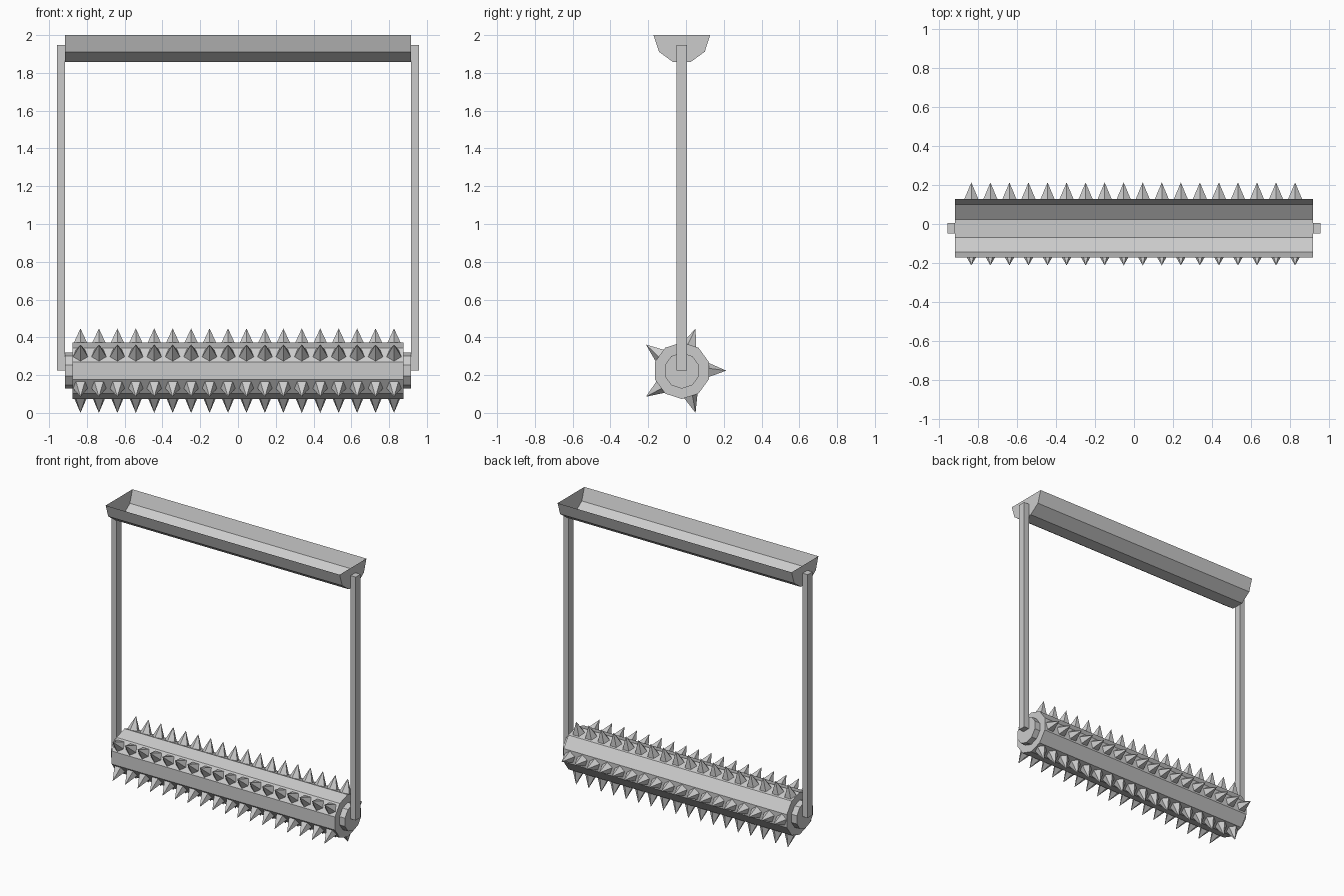
import bpy, bmesh, math
from mathutils import Matrix, Vector

if "Cube" in bpy.data.objects:
    bpy.data.objects.remove(bpy.data.objects["Cube"])

CY, CZ = -0.022, 0.2235      # roller axis
TOP = 2.0


def finish(bm, name):
    bmesh.ops.recalc_face_normals(bm, faces=bm.faces)
    me = bpy.data.meshes.new(name)
    bm.to_mesh(me)
    bm.free()
    ob = bpy.data.objects.new(name, me)
    bpy.context.collection.objects.link(ob)
    return ob


def prism(name, profile, half, open_top=False):
    """Extrude a closed (y, z) profile along x; optionally drop the last side."""
    bm = bmesh.new()
    a = [bm.verts.new((-half, y, z)) for y, z in profile]
    b = [bm.verts.new((half, y, z)) for y, z in profile]
    n = len(profile)
    for i in range(n - 1 if open_top else n):
        j = (i + 1) % n
        bm.faces.new((a[i], a[j], b[j], b[i]))
    bm.faces.new(a[::-1])
    bm.faces.new(b)
    return finish(bm, name)


def arc(r, cz, start, count):
    return [(CY + r * math.cos(math.radians(start + 36 * i)),
             cz + r * math.sin(math.radians(start + 36 * i))) for i in range(count)]


# ten-sided roller and its hubs
prism("roller", arc(0.15, CZ, 18, 10), 0.875)
prism("roller_hub", arc(0.095, CZ, 18, 10), 0.917)

# open half-round trough with closed ends
prism("trough", arc(0.15, TOP, 180, 6), 0.917, open_top=True)

# side posts
for side, sx in (("left", -1), ("right", 1)):
    bm = bmesh.new()
    bmesh.ops.create_cube(bm, size=1, matrix=Matrix.Translation((sx * 0.937, CY, (CZ + 1.947) / 2))
                          @ Matrix.Diagonal((0.04, 0.054, 1.947 - CZ, 1)))
    finish(bm, side + "_post")

# five rows of eighteen spikes
R_BASE, R_TIP = 0.138, 0.235
bm = bmesh.new()
for row in range(5):
    a = math.radians(72 * row)
    out = Vector((0, math.cos(a), math.sin(a)))
    tan = Vector((0, -math.sin(a), math.cos(a)))
    for k in range(18):
        x = -0.834 + 1.66 * k / 17
        c = Vector((x, CY, CZ)) + out * (R_BASE + R_TIP) / 2
        m = Matrix((Vector((1, 0, 0)), tan, -out)).transposed().to_4x4()
        # cone axis (local z) points outward
        m.col[2] = (*out, 0)
        m.col[0] = (*tan.cross(out), 0)
        m.translation = c
        bmesh.ops.create_cone(bm, cap_ends=True, segments=5, radius1=0.043, radius2=0,
                              depth=R_TIP - R_BASE, matrix=m)
bmesh.ops.remove_doubles(bm, verts=bm.verts, dist=0.0001)
finish(bm, "spikes")
